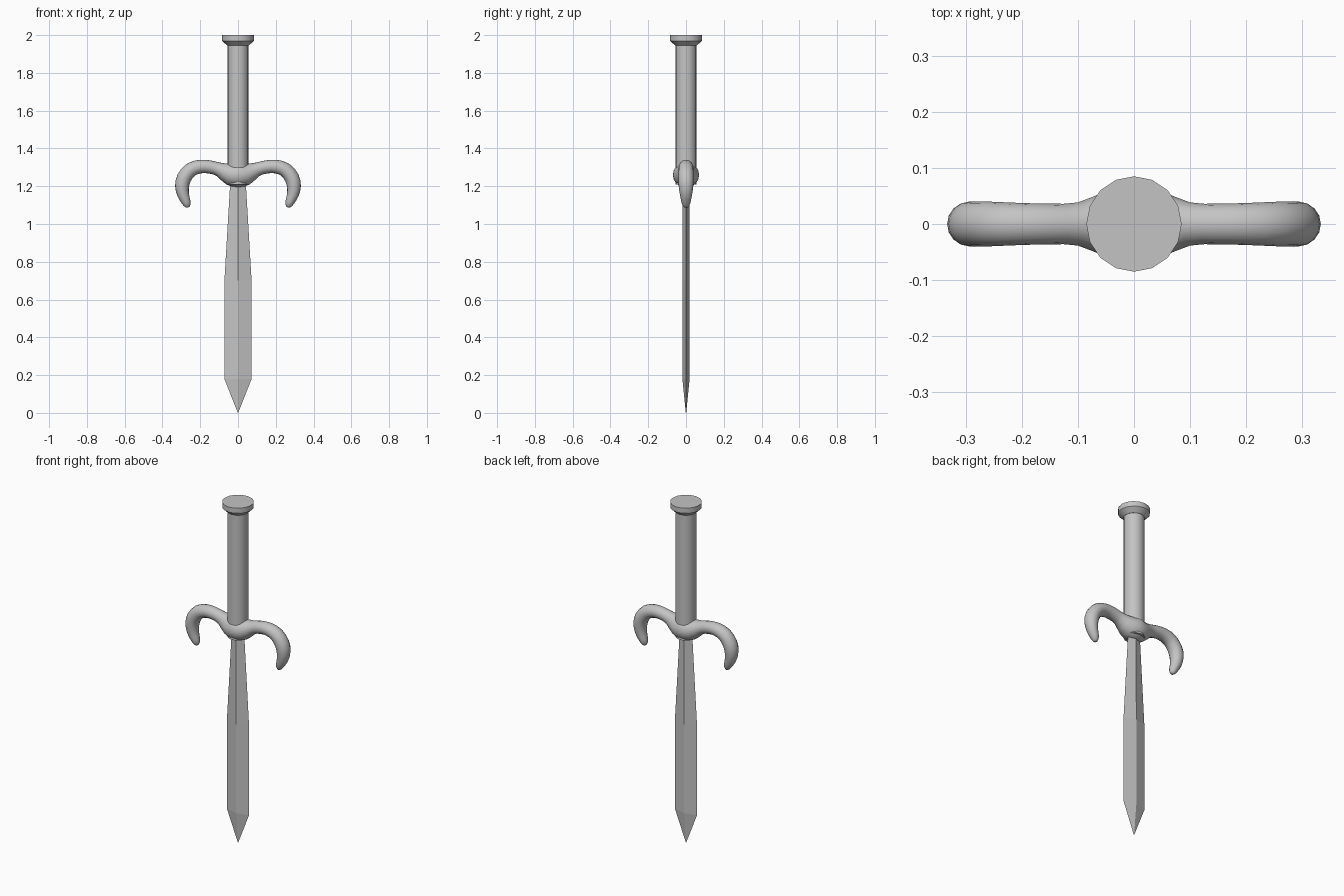
import bpy, bmesh, math
from mathutils import Vector

if "Cube" in bpy.data.objects:
    bpy.data.objects.remove(bpy.data.objects["Cube"])

steel = bpy.data.materials.new("grey_metal")
steel.diffuse_color = (0.55, 0.55, 0.55, 1)
steel.use_nodes = True
steel.node_tree.nodes["Principled BSDF"].inputs["Base Color"].default_value = steel.diffuse_color


def skin(name, rings, smooth=None):
    """Join closed rings of equal length into a capped solid."""
    bm = bmesh.new()
    vs = [[bm.verts.new(p) for p in r] for r in rings]
    n = len(rings[0])
    for a, b in zip(vs, vs[1:]):
        for i in range(n):
            j = (i + 1) % n
            bm.faces.new((a[i], a[j], b[j], b[i]))
    bm.faces.new(vs[0][::-1])
    bm.faces.new(vs[-1])
    bmesh.ops.remove_doubles(bm, verts=bm.verts[:], dist=1e-5)
    bmesh.ops.recalc_face_normals(bm, faces=bm.faces[:])
    me = bpy.data.meshes.new(name)
    bm.to_mesh(me)
    bm.free()
    me.materials.append(steel)
    ob = bpy.data.objects.new(name, me)
    bpy.context.collection.objects.link(ob)
    if smooth:
        bpy.ops.object.select_all(action='DESELECT')
        bpy.context.view_layer.objects.active = ob
        ob.select_set(True)
        bpy.ops.object.shade_smooth_by_angle(angle=math.radians(smooth))
    return ob


def lathe(name, profile, n=16):
    turn = [math.tau * i / n for i in range(n)]
    return skin(name, [[(r * math.cos(t), r * math.sin(t), z) for t in turn]
                       for r, z in profile], 35)


# Blade: diamond section, leaf shaped, with a pointed tip
skin("blade", [[(w, 0, z), (0, d, z), (-w, 0, z), (0, -d, z)] for w, d, z in
               ((0.001, 0.001, 0), (0.072, 0.019, 0.18),
                (0.072, 0.019, 0.70), (0.04, 0.017, 1.24))])

# Grip and pommel
lathe("grip", [(0.056, 1.21), (0.056, 1.96)])
lathe("pommel", [(0.057, 1.945), (0.085, 1.97), (0.085, 2.0)])

# Guard: half path as (x, z, radius), mirrored and smoothed
half = [(0.0, 1.26, 0.067), (0.045, 1.265, 0.058), (0.10, 1.289, 0.037),
        (0.15, 1.302, 0.035), (0.20, 1.304, 0.036), (0.25, 1.287, 0.038),
        (0.285, 1.245, 0.039), (0.296, 1.20, 0.037), (0.290, 1.155, 0.031),
        (0.275, 1.118, 0.024), (0.269, 1.10, 0.018), (0.266, 1.088, 0.009)]
path = [Vector((-x, z, r)) for x, z, r in half[:0:-1]] + [Vector(p) for p in half]


def smooth_path(pts, steps=2):
    out = []
    for i in range(len(pts) - 1):
        a, b, c, d = (pts[max(i - 1, 0)], pts[i], pts[i + 1],
                      pts[min(i + 2, len(pts) - 1)])
        for s in range(steps):
            t = s / steps
            out.append(0.5 * (2 * b + (c - a) * t + (2 * a - 5 * b + 4 * c - d) * t ** 2
                              + (3 * b - a - 3 * c + d) * t ** 3))
    return out + [pts[-1]]


pts = smooth_path(path)
rings = []
for i, p in enumerate(pts):
    d = pts[min(i + 1, len(pts) - 1)] - pts[max(i - 1, 0)]
    nx, nz = Vector((-d.y, d.x)).normalized()
    ring = []
    for k in range(16):
        c, s = math.cos(math.tau * k / 16), math.sin(math.tau * k / 16)
        ring.append((p.x + nx * c * p.z, s * p.z * 1.04, p.y + nz * c * p.z))
    rings.append(ring)
skin("guard", rings, 60)
